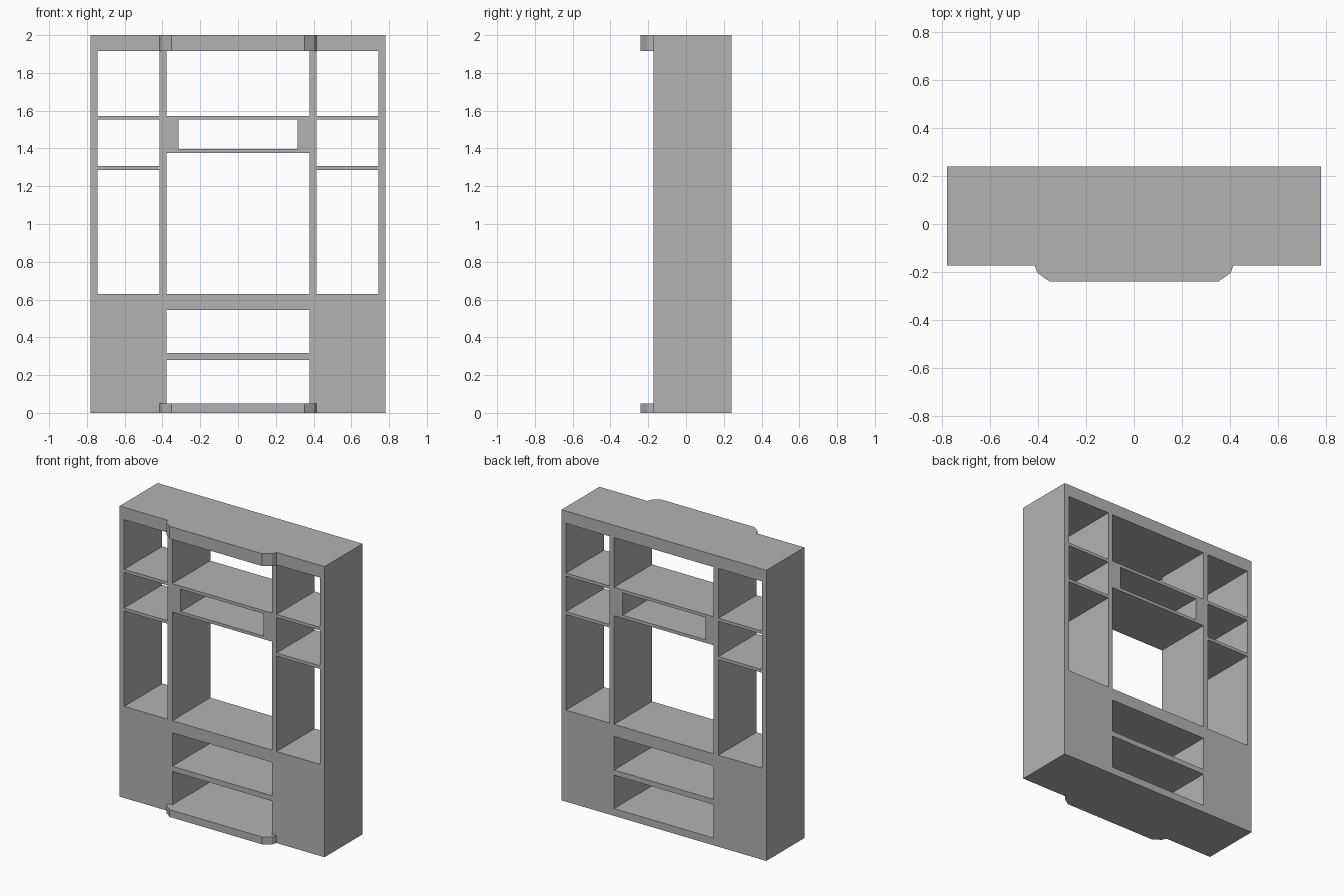
import bpy
import math

if "Cube" in bpy.data.objects:
    bpy.data.objects.remove(bpy.data.objects["Cube"])

paint = bpy.data.materials.new("plain_grey")
paint.diffuse_color = (0.45, 0.45, 0.45, 1)
paint.use_nodes = True
paint.node_tree.nodes["Principled BSDF"].inputs["Base Color"].default_value = paint.diffuse_color


def rect(x0, x1, z0, z1):
    return [(x0, z0), (x1, z0), (x1, z1), (x0, z1)]


def extruded_profile(name, outlines, half_depth, location, rotation=(0, 0, 0)):
    """Filled flat outline (inner outlines become holes), extruded both ways."""
    curve = bpy.data.curves.new(name, 'CURVE')
    curve.dimensions = '2D'
    curve.fill_mode = 'BOTH'
    curve.extrude = half_depth
    for pts in outlines:
        spline = curve.splines.new('POLY')
        spline.points.add(len(pts) - 1)
        for p, (a, b) in zip(spline.points, pts):
            p.co = (a, b, 0, 1)
        spline.use_cyclic_u = True
        spline.use_smooth = False
    curve.materials.append(paint)
    ob = bpy.data.objects.new(name, curve)
    ob.location = location
    ob.rotation_euler = rotation
    bpy.context.collection.objects.link(ob)
    bpy.ops.object.select_all(action='DESELECT')
    bpy.context.view_layer.objects.active = ob
    ob.select_set(True)
    bpy.ops.object.convert(target='MESH')
    bpy.ops.object.shade_flat()
    return ob


BACK, FRONT, LIP = 0.24, -0.173, -0.24

# Cabinet: one board outline with open compartments
outlines = [rect(-0.78, 0.78, 0, 2)]
# Centre bays
for z0, z1 in [(0.05, 0.28), (0.316, 0.546), (0.63, 1.377), (1.573, 1.915)]:
    outlines.append(rect(-0.379, 0.379, z0, z1))
# Narrow centre slot
outlines.append(rect(-0.316, 0.316, 1.398, 1.552))
# Side bays, mirrored
for z0, z1 in [(0.63, 1.287), (1.308, 1.552), (1.573, 1.915)]:
    outlines.append(rect(0.415, 0.745, z0, z1))
    outlines.append(rect(-0.745, -0.415, z0, z1))
extruded_profile("cabinet_body", outlines, (BACK - FRONT) / 2,
                 (0, (BACK + FRONT) / 2, 0), (math.pi / 2, 0, 0))

# Projecting centre mouldings with chamfered ends, at the base and the top
half = [(0.415, FRONT), (0.403, -0.204), (0.352, LIP)]
lip = [(-x, y) for x, y in half] + half[::-1]
for name, z0, z1 in [("base_moulding", 0, 0.05), ("top_moulding", 1.915, 2)]:
    extruded_profile(name, [lip], (z1 - z0) / 2, (0, 0, (z0 + z1) / 2))
